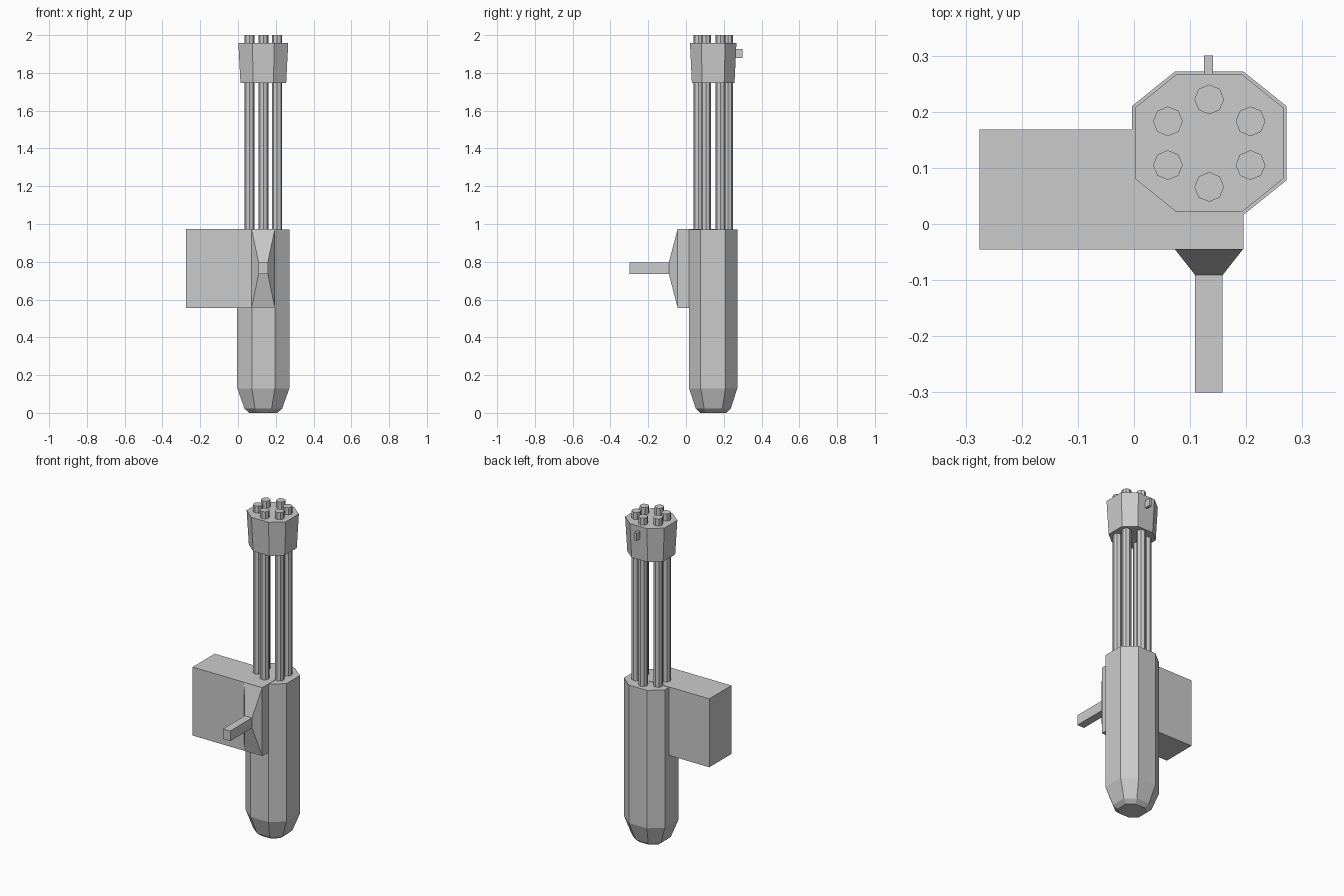
import bpy, bmesh, math

if "Cube" in bpy.data.objects:
    bpy.data.objects.remove(bpy.data.objects["Cube"])

CX, CY = 0.134, 0.144   # shared axis of body, clamp and barrels


def make(name, verts, faces):
    mesh = bpy.data.meshes.new(name)
    mesh.from_pydata(verts, [], faces)
    bm = bmesh.new()
    bm.from_mesh(mesh)
    bmesh.ops.recalc_face_normals(bm, faces=bm.faces)
    bm.to_mesh(mesh)
    bm.free()
    obj = bpy.data.objects.new(name, mesh)
    bpy.context.collection.objects.link(obj)
    return obj


def loft(name, rings):
    """Skin a list of equal-length rings and cap both ends."""
    n = len(rings[0])
    verts = [v for ring in rings for v in ring]
    faces = [(i * n + j, i * n + (j + 1) % n, (i + 1) * n + (j + 1) % n, (i + 1) * n + j)
             for i in range(len(rings) - 1) for j in range(n)]
    faces += [tuple(range(n)), tuple(range(len(verts) - n, len(verts)))]
    return make(name, verts, faces)


def octagon(hx, hy, z):
    """Slightly irregular octagon with chamfered corners."""
    a, b = hx * 0.44, hy * 0.515
    pts = [(a, -hy), (hx, -b), (hx, b), (a, hy), (-a, hy), (-hx, b), (-hx, -b), (-a, -hy)]
    return [(CX + x, CY + y, z) for x, y in pts]


def rect_y(x0, x1, z0, z1, y):
    return [(x0, y, z0), (x1, y, z0), (x1, y, z1), (x0, y, z1)]


# Main housing with tapered rear end
loft("body", [octagon(0.138 * s, 0.128 * s, z) for s, z in
              ((0.54, 0.0), (0.72, 0.022), (1.0, 0.13), (1.0, 0.972))])

# Clamp near the muzzle, flaring slightly forward
loft("barrel_clamp", [octagon(0.121, 0.113, 1.747), octagon(0.132, 0.123, 1.957)])

# Ring of six octagonal barrels
for i in range(6):
    t = math.radians(90 + 60 * i)
    bx, by = CX + 0.085 * math.cos(t), CY + 0.078 * math.sin(t)
    rings = [[(bx + 0.0265 * math.cos(k * math.pi / 4),
               by + 0.0265 * math.sin(k * math.pi / 4), z) for k in range(8)]
             for z in (0.95, 2.0)]
    loft(f"barrel_{i + 1}", rings)

# Ammunition box on the left side
loft("ammo_box", [rect_y(-0.275, 0.195, 0.556, 0.974, y) for y in (-0.045, 0.168)])

# Handle: tapered mount and square grip
loft("handle_mount", [rect_y(0.072, 0.195, 0.556, 0.974, -0.044),
                      rect_y(0.109, 0.158, 0.735, 0.797, -0.091)])
loft("handle_grip", [rect_y(0.109, 0.158, 0.735, 0.797, y) for y in (-0.09, -0.3)])

# Small sight post on the clamp
loft("sight_post", [rect_y(0.125, 0.141, 1.88, 1.927, y) for y in (0.25, 0.3)])
